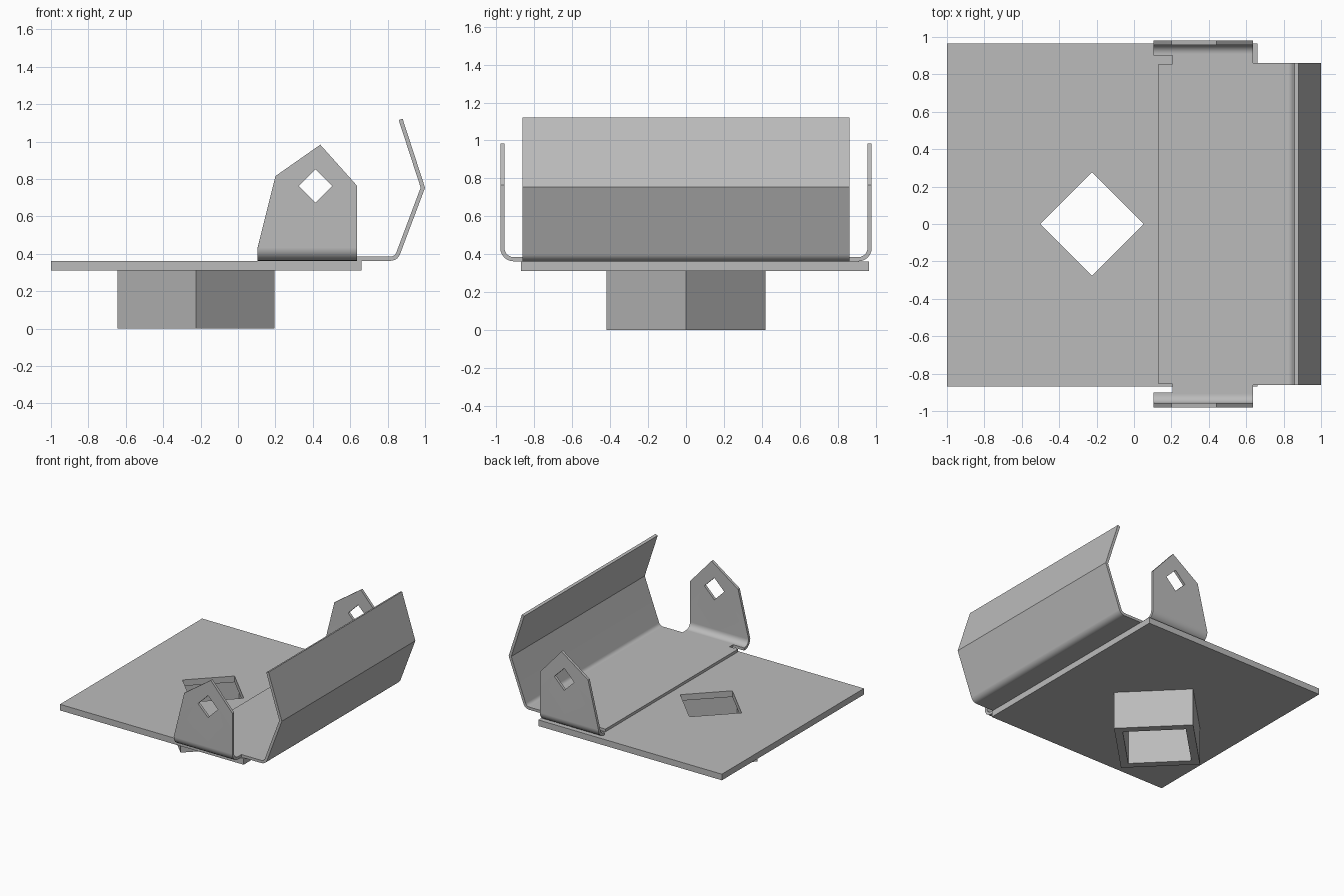
import bpy, bmesh, math

if "Cube" in bpy.data.objects:
    bpy.data.objects.remove(bpy.data.objects["Cube"])

# One grey metal for everything
metal = bpy.data.materials.new("grey metal")
metal.use_nodes = True
grey = (0.5, 0.5, 0.5, 1)
metal.diffuse_color = grey
metal.node_tree.nodes["Principled BSDF"].inputs["Base Color"].default_value = grey


def make_object(name, bm):
    mesh = bpy.data.meshes.new(name)
    bm.to_mesh(mesh)
    bm.free()
    mesh.materials.append(metal)
    ob = bpy.data.objects.new(name, mesh)
    bpy.context.collection.objects.link(ob)
    return ob


def diamond(cx, cy, r):
    return [(cx - r, cy), (cx, cy - r), (cx + r, cy), (cx, cy + r)]


def hollow_prism(name, outer, inner, z0, z1):
    """Four-sided block with a four-sided hole straight through it."""
    bm = bmesh.new()
    ob, ot, ib, it = [[bm.verts.new((x, y, z)) for x, y in loop]
                      for loop in (outer, inner) for z in (z0, z1)]
    for i in range(4):
        j = (i + 1) % 4
        for a, b in ((ob, ot), (ot, it), (it, ib), (ib, ob)):
            bm.faces.new((a[i], a[j], b[j], b[i]))
    bmesh.ops.recalc_face_normals(bm, faces=bm.faces)
    return make_object(name, bm)


# Base plate and the square socket under it
HOLE_X = -0.225
hollow_prism("base_plate",
             [(-1, -0.87), (0.66, -0.87), (0.66, 0.965), (-1, 0.965)],
             diamond(HOLE_X, 0, 0.277), 0.31, 0.36)
hollow_prism("square_socket", diamond(HOLE_X, 0, 0.42),
             diamond(HOLE_X, 0, 0.335), 0, 0.31)

# Folded sheet bracket: outer skin first, thickened inward afterwards
bm = bmesh.new()
FLOOR, THICK = 0.362, 0.022
X0, X1 = 0.105, 0.635
BEND_Y, WALL_Y, BEND_R = 0.91, 0.98, 0.07
LIP_X, LIP_Y = 0.815, 0.862


def face(points):
    return bm.faces.new([bm.verts.new(p) for p in points])


# Floor with relief notches at the tab corners
half = [(0.13, 0.855), (0.205, 0.855), (0.205, 0.9), (X0, 0.9),
        (X0, BEND_Y), (X1, BEND_Y), (X1, LIP_Y), (LIP_X, LIP_Y)]
outline = half + [(x, -y) for x, y in reversed(half)]
floor = face([(x, y, FLOOR) for x, y in outline])

# Folded lip along the model's left edge
lip_r, sweep = 0.055, math.radians(70)
lip = [(LIP_X + lip_r * math.sin(sweep * i / 5),
        FLOOR + lip_r * (1 - math.cos(sweep * i / 5))) for i in range(6)]
lip += [(1.0, 0.753), (0.88, 1.122)]
for (xa, za), (xb, zb) in zip(lip, lip[1:]):
    face([(xa, -LIP_Y, za), (xb, -LIP_Y, zb), (xb, LIP_Y, zb), (xa, LIP_Y, za)])

# Two upright tabs, each with a bend and a diamond hole
wall_z = FLOOR + BEND_R
left_pt, low_pt, right_pt, high_pt = diamond(0.415, 0.762, 0.09)
mid = (0.415, wall_z)
apex = (0.44, 0.983)
wall_halves = [
    [mid, low_pt, left_pt, high_pt, apex, (0.2, 0.815), (X0, wall_z)],
    [mid, (X1, wall_z), (X1, 0.765), apex, high_pt, right_pt, low_pt]]
for s in (-1, 1):
    arc = [(s * (BEND_Y + BEND_R * math.sin(a)), FLOOR + BEND_R * (1 - math.cos(a)))
           for a in [math.pi / 2 * i / 6 for i in range(7)]]
    for i, ((ya, za), (yb, zb)) in enumerate(zip(arc, arc[1:])):
        top = [(X1, yb, zb), (X0, yb, zb)]
        if i == 5:
            top.insert(1, (mid[0], yb, zb))
        face([(X0, ya, za), (X1, ya, za)] + top)
    for pts in wall_halves:
        face([(x, s * WALL_Y, z) for x, z in pts])

bmesh.ops.remove_doubles(bm, verts=bm.verts, dist=0.0005)
bmesh.ops.recalc_face_normals(bm, faces=bm.faces)
bm.normal_update()
lowest = min(bm.faces, key=lambda f: f.calc_center_median().z)
if lowest.normal.z > 0:
    bmesh.ops.reverse_faces(bm, faces=bm.faces)
bracket = make_object("folded_bracket", bm)

solid = bracket.modifiers.new("sheet thickness", "SOLIDIFY")
solid.thickness = THICK
solid.offset = -1
solid.use_even_offset = True

bpy.ops.object.select_all(action="DESELECT")
bracket.select_set(True)
bpy.context.view_layer.objects.active = bracket
bpy.ops.object.modifier_apply(modifier=solid.name)
bpy.ops.object.shade_smooth_by_angle(angle=math.radians(25))
weighted = bracket.modifiers.new("clean shading", "WEIGHTED_NORMAL")
weighted.keep_sharp = True
